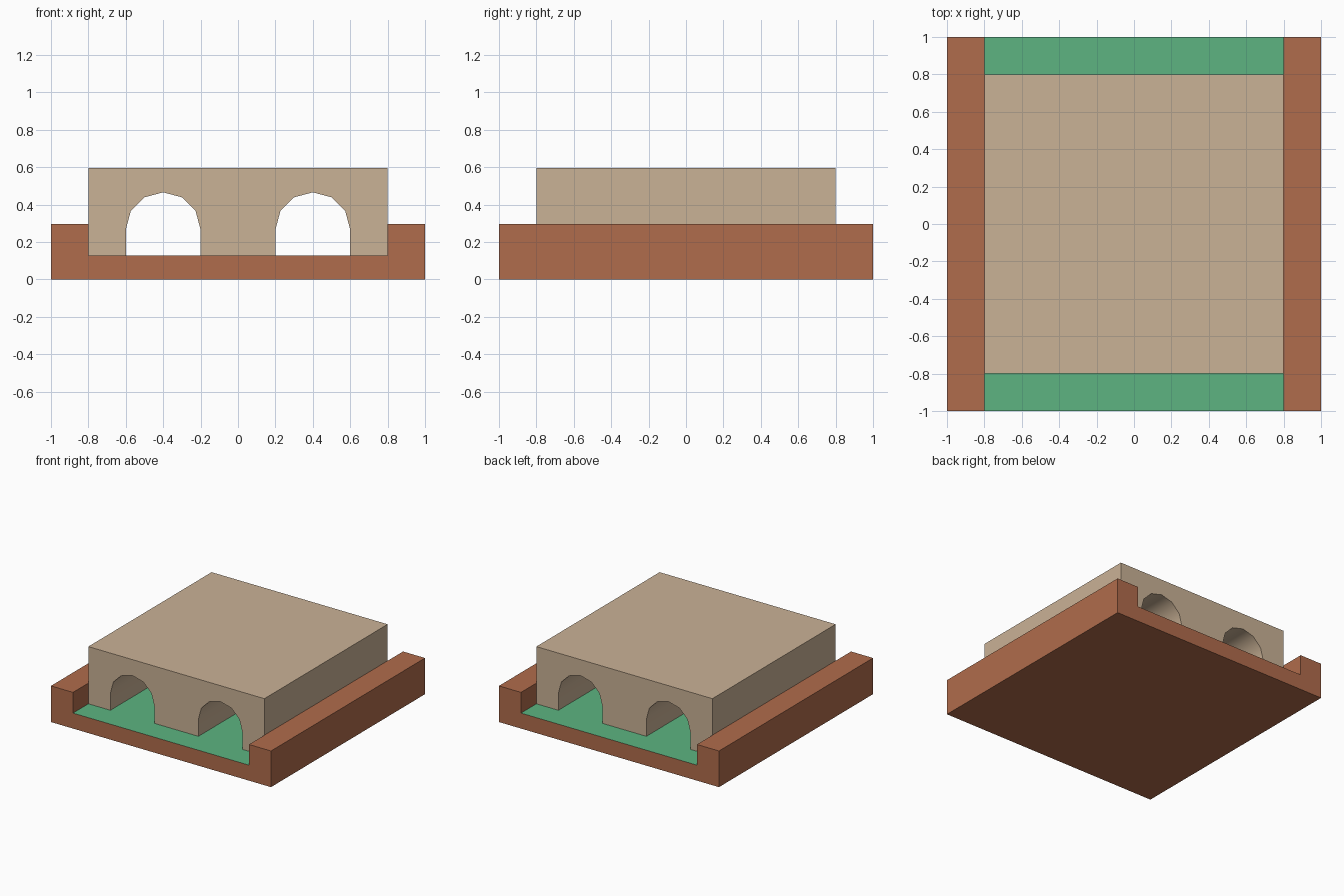
import bpy, bmesh, math

if "Cube" in bpy.data.objects:
    bpy.data.objects.remove(bpy.data.objects["Cube"])


def material(name, rgb):
    m = bpy.data.materials.new(name)
    m.diffuse_color = (*rgb, 1)
    m.use_nodes = True
    m.node_tree.nodes["Principled BSDF"].inputs["Base Color"].default_value = m.diffuse_color
    return m


brown = material("brick brown", (0.434, 0.150, 0.072))
tan = material("sand tan", (0.591, 0.445, 0.305))
green = material("water green", (0.109, 0.456, 0.220))

FLOOR, WALL, TOP = 0.127, 0.297, 0.597
INNER, ARCH_R, SPRING = 0.8, 0.2, 0.266


def extrude_profile(name, profile, half_depth, mats):
    """Extrude an (x, z) outline along y, centred on y = 0."""
    bm = bmesh.new()
    verts = [bm.verts.new((x, -half_depth, z)) for x, z in profile]
    face = bm.faces.new(verts)
    ext = bmesh.ops.extrude_face_region(bm, geom=[face], use_keep_orig=True)
    moved = [g for g in ext["geom"] if isinstance(g, bmesh.types.BMVert)]
    bmesh.ops.translate(bm, verts=moved, vec=(0, 2 * half_depth, 0))
    bmesh.ops.recalc_face_normals(bm, faces=bm.faces)
    mesh = bpy.data.meshes.new(name)
    bm.to_mesh(mesh)
    bm.free()
    for m in mats:
        mesh.materials.append(m)
    obj = bpy.data.objects.new(name, mesh)
    bpy.context.collection.objects.link(obj)
    return obj


# Channel: U-shaped base with raised banks and a green floor
channel = extrude_profile("channel_base", [
    (-1, 0), (1, 0), (1, WALL), (INNER, WALL), (INNER, FLOOR),
    (-INNER, FLOOR), (-INNER, WALL), (-1, WALL)], 1.0, [brown, green])
for p in channel.data.polygons:
    if p.normal.z > 0.9 and abs(p.center.z - FLOOR) < 0.01:
        p.material_index = 1


# Bridge: solid block with two six-sided round arches cut through
def arch(cx):
    curve = [(cx + ARCH_R * math.cos(math.pi * i / 6),
              SPRING + ARCH_R * math.sin(math.pi * i / 6)) for i in range(7)]
    return [(cx + ARCH_R, FLOOR)] + curve + [(cx - ARCH_R, FLOOR)]


outline = [(-INNER, FLOOR), (-INNER, TOP), (INNER, TOP), (INNER, FLOOR)]
outline += arch(0.4) + arch(-0.4)
bridge = extrude_profile("arched_bridge", outline, 0.8, [tan])

# Smooth arch undersides, sharp corners elsewhere
bpy.ops.object.select_all(action='DESELECT')
bridge.select_set(True)
bpy.context.view_layer.objects.active = bridge
bpy.ops.object.shade_smooth_by_angle(angle=math.radians(40))
